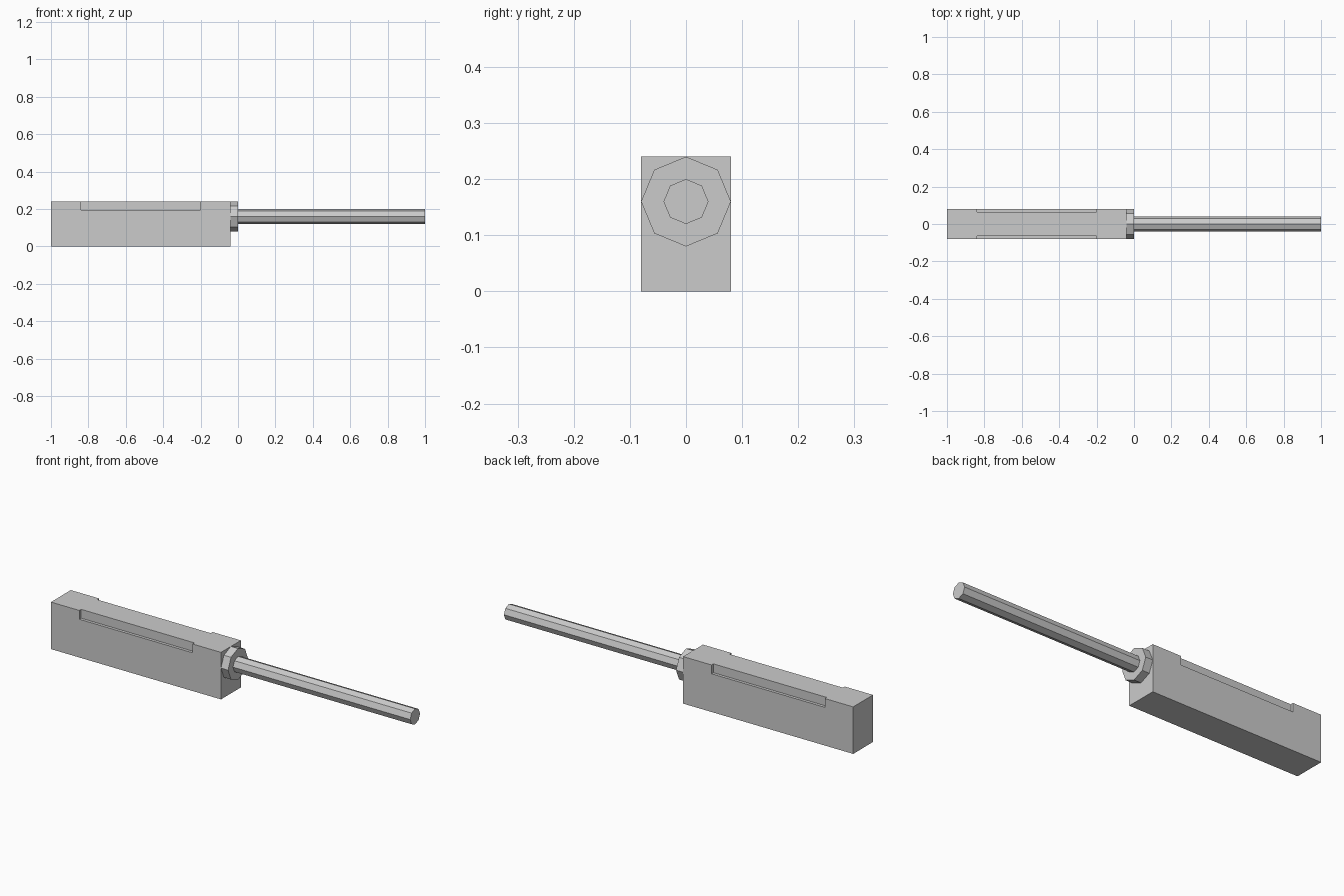
import bpy, bmesh, math
from mathutils import Matrix

if "Cube" in bpy.data.objects:
    bpy.data.objects.remove(bpy.data.objects["Cube"])

grey = bpy.data.materials.new("light_grey")
grey.diffuse_color = (0.6, 0.6, 0.6, 1)
grey.use_nodes = True
grey.node_tree.nodes["Principled BSDF"].inputs["Base Color"].default_value = grey.diffuse_color


def finish(name, bm):
    bmesh.ops.recalc_face_normals(bm, faces=bm.faces)
    mesh = bpy.data.meshes.new(name)
    bm.to_mesh(mesh)
    bm.free()
    mesh.materials.append(grey)
    obj = bpy.data.objects.new(name, mesh)
    bpy.context.collection.objects.link(obj)
    return obj


def box(name, x0, x1, y0, y1, z0, z1):
    bm = bmesh.new()
    bmesh.ops.create_cube(bm, size=1)
    for v in bm.verts:
        v.co = ((x0 + x1) / 2 + v.co.x * (x1 - x0),
                (y0 + y1) / 2 + v.co.y * (y1 - y0),
                (z0 + z1) / 2 + v.co.z * (z1 - z0))
    return finish(name, bm)


def octagon_bar(name, x0, x1, radius, z=0.16):
    # eight-sided bar along x with a corner pointing straight up
    bm = bmesh.new()
    place = Matrix.Translation(((x0 + x1) / 2, 0, z)) @ Matrix.Rotation(math.pi / 2, 4, 'Y')
    bmesh.ops.create_cone(bm, cap_ends=True, segments=8, radius1=radius,
                          radius2=radius, depth=x1 - x0, matrix=place)
    return finish(name, bm)


# main block with a shallow notch cut along each upper side
body = box("body", -1, -0.04, -0.08, 0.08, 0, 0.24)
for side, label in ((-1, "front"), (1, "back")):
    ys = sorted((side * 0.065, side * 0.12))
    cutter = box(label + "_notch_cutter", -0.84, -0.2, ys[0], ys[1], 0.195, 0.3)
    cutter.hide_render = True
    cutter.hide_set(True)
    cut = body.modifiers.new(label + "_notch", 'BOOLEAN')
    cut.operation = 'DIFFERENCE'
    cut.solver = 'EXACT'
    cut.object = cutter

# collar and long rod
octagon_bar("collar", -0.04, 0, 0.08)
octagon_bar("rod", 0, 1, 0.04)
